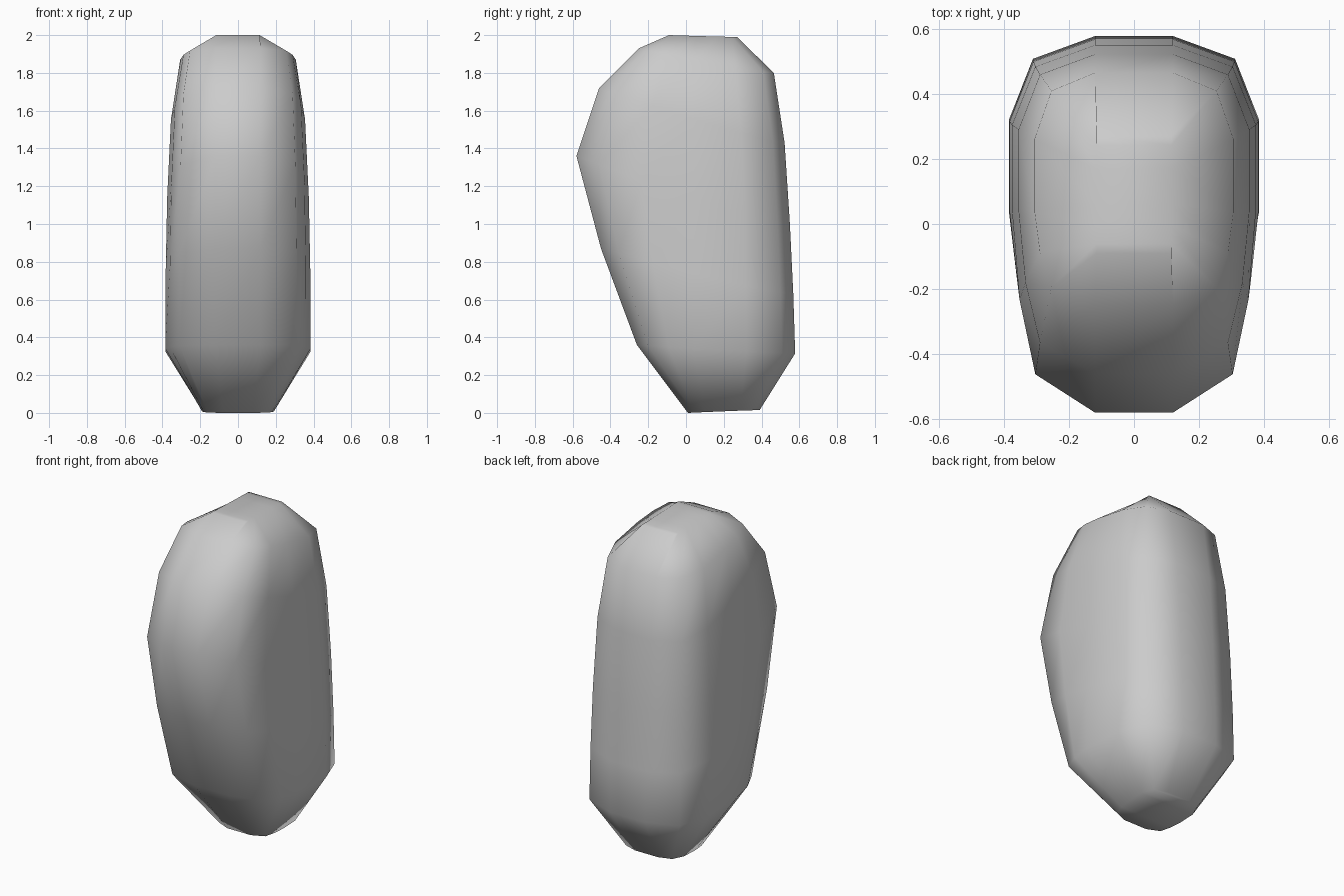
import bpy, bmesh

if "Cube" in bpy.data.objects:
    bpy.data.objects.remove(bpy.data.objects["Cube"])

# Tilted rings, bottom to top:
# front y, front z, back y, back z, widest half width, half width of end facet, middle y
RINGS = [
    (0.01, 0.00, 0.39, 0.015, 0.19, 0.08, 0.18),
    (-0.26, 0.36, 0.578, 0.315, 0.385, 0.12, 0.04),
    (-0.45, 0.87, 0.568, 0.63, 0.383, 0.12, 0.04),
    (-0.58, 1.36, 0.55, 1.00, 0.375, 0.12, 0.04),
    (-0.46, 1.72, 0.522, 1.43, 0.355, 0.12, 0.04),
    (-0.25, 1.93, 0.465, 1.80, 0.306, 0.12, 0.04),
    (-0.09, 2.00, 0.27, 1.99, 0.116, 0.115, 0.06),
]
# Side outline: (0 = end facet .. 1 = widest, reach from middle: + back, - front)
OUTLINE = [(0, -1), (0.72, -0.81), (0.91, -0.44), (1, 0),
           (1, 0.52), (0.72, 0.87), (0, 1)]


def ring_points(fy, fz, by, bz, wide, end, mid):
    half = []
    for w, k in OUTLINE:
        y = mid + k * (by - mid) if k > 0 else mid + k * (mid - fy)
        t = (by - y) / (by - fy)
        half.append((end + (wide - end) * w, y, bz + (fz - bz) * t ** 1.2))
    return half + [(-x, y, z) for x, y, z in reversed(half)]


# Smooth rounded body lofted through the rings
bm = bmesh.new()
rings = [[bm.verts.new(p) for p in ring_points(*r)] for r in RINGS]
for a, b in zip(rings, rings[1:]):
    n = len(a)
    for i in range(n):
        j = (i + 1) % n
        bm.faces.new((a[i], a[j], b[j], b[i]))

# End caps made of strips across the body
for ring in (rings[0], rings[-1]):
    n = len(ring)
    for i in range(n // 2 - 1):
        bm.faces.new((ring[i], ring[i + 1], ring[n - 2 - i], ring[n - 1 - i]))

bmesh.ops.recalc_face_normals(bm, faces=bm.faces)
for f in bm.faces:
    f.smooth = True
mesh = bpy.data.meshes.new("rounded_body")
bm.to_mesh(mesh)
bm.free()
body = bpy.data.objects.new("rounded_body", mesh)
bpy.context.collection.objects.link(body)
